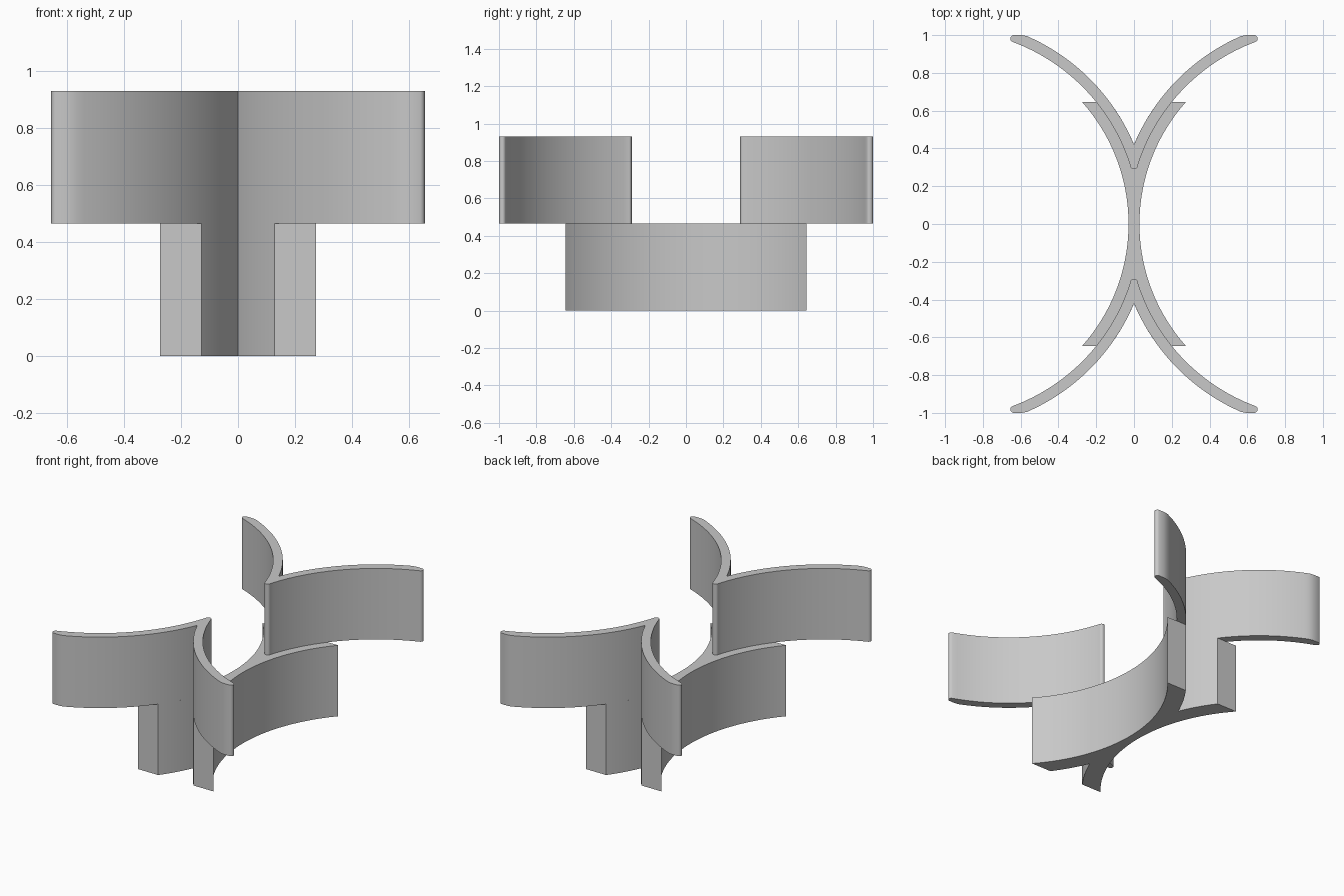
import bpy, bmesh, math

cube = bpy.data.objects.get("Cube")
if cube:
    bpy.data.objects.remove(cube)

# One plain grey for everything
grey = bpy.data.materials.new("plain grey")
grey.use_nodes = True
grey.diffuse_color = (0.58, 0.58, 0.58, 1)
grey.node_tree.nodes["Principled BSDF"].inputs["Base Color"].default_value = (0.58, 0.58, 0.58, 1)

CENTRE_X = 1.0       # all curved walls are arcs about this point
R_INNER = 1.085      # wall between the two arms
R_BASE = 0.971       # outer wall of the base
R_ARM = 1.028        # outer wall of the upper arms
MID_Z, TOP_Z = 0.465, 0.93
BASE_Y = 0.645


def arc(radius, y0, y1, n=32):
    """Points on the wall arc, evenly spaced by angle, from y0 to y1."""
    a0, a1 = math.asin(y0 / radius), math.asin(y1 / radius)
    angles = [a0 + (a1 - a0) * i / n for i in range(n + 1)]
    return [(CENTRE_X - radius * math.cos(a), radius * math.sin(a)) for a in angles]


def mirror_x(points):
    return [(-x, y) for x, y in reversed(points)]


def mirror_y(points):
    return [(x, -y) for x, y in reversed(points)]


def extrude_outline(name, outline, z0, z1):
    bm = bmesh.new()
    face = bm.faces.new([bm.verts.new((x, y, z0)) for x, y in outline])
    result = bmesh.ops.extrude_face_region(bm, geom=[face])
    for v in result["geom"]:
        if isinstance(v, bmesh.types.BMVert):
            v.co.z = z1
    bmesh.ops.remove_doubles(bm, verts=bm.verts, dist=0.0005)
    bmesh.ops.recalc_face_normals(bm, faces=bm.faces)
    mesh = bpy.data.meshes.new(name)
    bm.to_mesh(mesh)
    bm.free()
    mesh.materials.append(grey)
    obj = bpy.data.objects.new(name, mesh)
    bpy.context.collection.objects.link(obj)
    bpy.ops.object.select_all(action='DESELECT')
    obj.select_set(True)
    bpy.context.view_layer.objects.active = obj
    bpy.ops.object.shade_smooth_by_angle(angle=math.radians(35))
    return obj


fork_y = math.sqrt(R_INNER ** 2 - CENTRE_X ** 2)   # where the inner walls meet

# Crossed base: one quarter mirrored into four flat-ended legs
quarter = arc(R_BASE, 0, BASE_Y) + arc(R_INNER, BASE_Y, fork_y)
back_half = quarter + mirror_x(quarter)[1:]
extrude_outline("crossed_base", back_half + mirror_y(back_half)[1:-1], 0, MID_Z)

# Upper arms: rounded nose, curved arm and rounded tip, mirrored left to right
nose_r, nose_y = 0.02, 0.31
nose = [(nose_r * math.sin(a), nose_y - nose_r * math.cos(a))
        for a in [math.radians(74) * i / 8 for i in range(8)]]
tip = [(0.649, 0.968), (0.654, 0.974), (0.655, 0.982), (0.653, 0.990),
       (0.648, 0.996), (0.640, 1.0), (0.60, 1.0), (0.587, 0.999)]
arm = nose + arc(R_ARM, 0.305, 0.964) + tip + arc(R_INNER, 0.994, fork_y)
arms = arm + mirror_x(arm)[1:-1]
extrude_outline("back_arms", arms, MID_Z, TOP_Z)
extrude_outline("front_arms", mirror_y(arms), MID_Z, TOP_Z)
